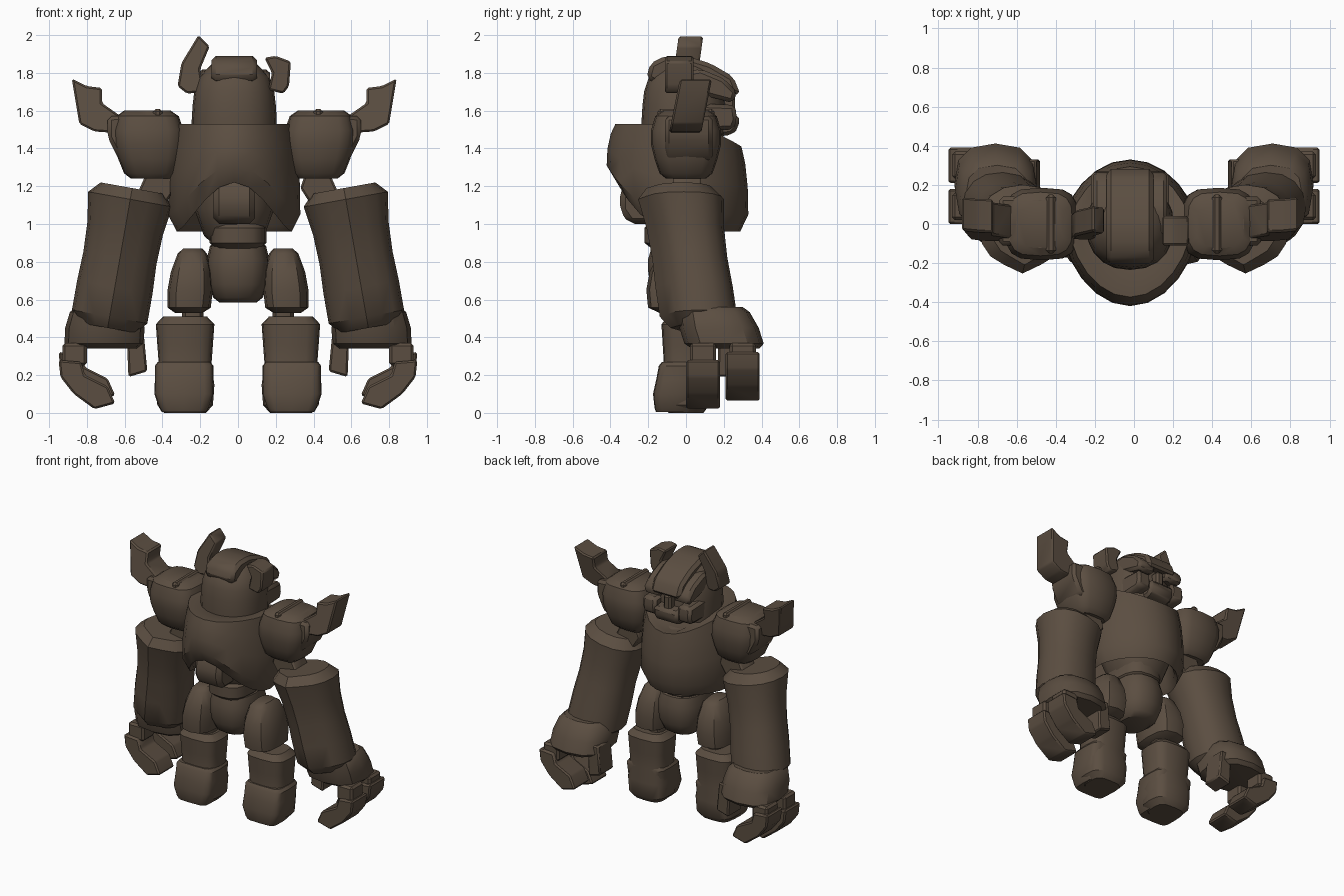
import bpy, bmesh, math
from mathutils import Vector

cube = bpy.data.objects.get("Cube")
if cube:
    bpy.data.objects.remove(cube, do_unlink=True)

mat = bpy.data.materials.new("dark_brown_stone")
mat.use_nodes = True
colour = (0.105, 0.076, 0.053, 1)
mat.diffuse_color = colour
mat.node_tree.nodes["Principled BSDF"].inputs["Base Color"].default_value = colour


def finish(name, bm, bevel=0):
    bmesh.ops.recalc_face_normals(bm, faces=bm.faces)
    if bevel:
        bmesh.ops.bevel(bm, geom=bm.edges[:], offset=bevel, segments=1,
                        profile=0.5, affect='EDGES', clamp_overlap=True)
    mesh = bpy.data.meshes.new(name)
    bm.to_mesh(mesh)
    bm.free()
    mesh.materials.append(mat)
    ob = bpy.data.objects.new(name, mesh)
    bpy.context.collection.objects.link(ob)
    bpy.ops.object.select_all(action='DESELECT')
    ob.select_set(True)
    bpy.context.view_layer.objects.active = ob
    bpy.ops.object.shade_smooth_by_angle(angle=math.radians(35))
    return ob


def loft(name, rings, side=1, bevel=0):
    """Skin a stack of rings and close both ends; side -1 mirrors it."""
    bm = bmesh.new()
    rows = [[bm.verts.new((x * side, y, z)) for x, y, z in ring] for ring in rings]
    count = len(rows[0])
    for lower, upper in zip(rows, rows[1:]):
        for i in range(count):
            j = (i + 1) % count
            bm.faces.new((lower[i], lower[j], upper[j], upper[i]))
    bm.faces.new(rows[0])
    bm.faces.new(rows[-1])
    return finish(name, bm, bevel)


def signed_power(value, power):
    return math.copysign(abs(value) ** power, value)


def barrel(name, low, high, rx, ry, profile, power=0.8, rim=0.08, inset=0.75,
           keel=0, tilt=0, side=1, count=16):
    """Rounded solid along an axis: even profile of widths between two chamfered ends."""
    low, high = Vector(low), Vector(high)
    last = len(profile) - 1
    stops = [(rim + (1 - 2 * rim) * i / last, width) for i, width in enumerate(profile)]
    stops = [(0, profile[0] * inset)] + stops + [(1, profile[last] * inset)]
    rings = []
    for t, width in stops:
        centre = low.lerp(high, t)
        ring = []
        for i in range(count):
            angle = 2 * math.pi * i / count - math.pi / 2
            x = rx * width * signed_power(math.cos(angle), power)
            y = ry * width * signed_power(math.sin(angle), power)
            if i == 0:
                y -= keel
            ring.append(centre + Vector((x, y, tilt * x)))
        rings.append(ring)
    return loft(name, rings, side)


def prism_xz(name, outline, front, back, side=1, bevel=0.01, shear=0, shift=0):
    """Front outline extruded in depth; shear leans it back as it rises."""
    base = outline[0][1]
    rings = [[(x + shift * side, y + shear * (z - base), z) for x, z in outline]
             for y in (front, back)]
    return loft(name, rings, side, bevel)


def prism_yz(name, outline, inner, outer, side=1, bevel=0.02, shift=0):
    """Side outline extruded across the body."""
    rings = [[(x + shift * side, y, z) for y, z in outline] for x in (inner, outer)]
    return loft(name, rings, side, bevel)


def box(name, low, high, side=1, bevel=0.015):
    outline = [(low[0], low[2]), (high[0], low[2]), (high[0], high[2]), (low[0], high[2])]
    return prism_xz(name, outline, low[1], high[1], side, bevel)


MID = -0.02  # the upper body sits slightly off centre


def shell_ring(height, scale, drop=0, count=24):
    """Pointed oval; the lower edge arches up in front, the collar dips behind."""
    ring = []
    for i in range(count):
        angle = 2 * math.pi * i / count
        x, c = math.sin(angle), math.cos(angle)
        depth = 0.4 if c > 0 else 0.35
        bottom = 1.05 + 0.26 * max(0, c) ** 3
        top = 1.53 - 0.12 * max(0, -c) ** 2
        ring.append((MID + 0.35 * x * scale,
                     (-0.02 - depth * signed_power(c, 1.25)) * scale,
                     bottom + (top - bottom) * height - drop))
    return ring


# Chest shell with thick sloping lower rim and flat collar
loft("chest_shell", [shell_ring(0.4, 0.7), shell_ring(0, 0.8, 0.06), shell_ring(0, 0.87, 0.09),
                     shell_ring(0, 1), shell_ring(0.4, 0.99), shell_ring(0.75, 0.95),
                     shell_ring(1, 0.89), shell_ring(1, 0.77), shell_ring(1, 0.5, 0.02)])

# Belly, waist and pelvis
barrel("torso_core", (MID, 0, 0.9), (MID, 0, 1.4), 0.23, 0.25, (0.7, 0.92, 1, 1))
prism_yz("belly_plate", [(-0.28, 1.3), (-0.35, 1.17), (-0.35, 1.07), (-0.3, 1), (-0.1, 1), (-0.1, 1.3)],
         MID - 0.11, MID + 0.11, bevel=0.03)
barrel("waist_band", (0, -0.02, 0.86), (0, -0.02, 1.02), 0.15, 0.2, (1, 1), power=0.7, rim=0.25)
barrel("pelvis", (0, 0, 0.585), (0, 0, 0.91), 0.165, 0.2, (0.8, 0.95, 1, 1, 0.9))

# Head dome, crest, jaw and nose
barrel("head_dome", (MID, -0.01, 1.46), (MID, -0.01, 1.87), 0.225, 0.225,
       (1, 1, 0.98, 0.94, 0.83, 0.5), power=0.9, rim=0.04, inset=0.6, count=20)
prism_yz("head_crest", [(-0.17, 1.75), (-0.21, 1.77), (-0.19, 1.85), (-0.11, 1.89), (0, 1.89),
                        (0.13, 1.85), (0.25, 1.78), (0.29, 1.68), (0.1, 1.72)],
         MID - 0.12, MID + 0.12, bevel=0.04)
prism_yz("jaw", [(0.1, 1.46), (0.24, 1.47), (0.28, 1.51), (0.28, 1.58), (0.1, 1.6)],
         MID - 0.1, MID + 0.1)
box("nose", (MID - 0.03, 0.15, 1.56), (MID + 0.03, 0.26, 1.68))

for side, tag in ((1, "left_"), (-1, "right_")):
    offset = MID * side
    # Helmet side plates and cheeks
    prism_yz(tag + "brow_plate", [(-0.08, 1.74), (-0.06, 1.8), (0.08, 1.82), (0.2, 1.77),
                                  (0.27, 1.7), (0.25, 1.64), (0.1, 1.68)],
             0.05, 0.19, side, shift=MID)
    prism_yz(tag + "cheek_guard", [(0, 1.49), (0.25, 1.5), (0.27, 1.55), (0.26, 1.63), (0, 1.64)],
             0.09, 0.2, side, shift=MID)

    # Shoulder with strap and outer pad
    barrel(tag + "shoulder", (0.44 + offset, 0, 1.24), (0.46 + offset, 0, 1.6), 0.187, 0.185,
           (0.76, 0.9, 1, 1, 0.88), power=0.6, side=side)
    box(tag + "shoulder_strap", (0.4, -0.15, 1.4), (0.45, 0.15, 1.61), side)
    prism_xz(tag + "shoulder_pad", [(0.5, 1.33), (0.61, 1.34), (0.67, 1.46), (0.67, 1.57), (0.5, 1.58)],
             -0.11, 0.14, side, bevel=0.02, shift=MID)

    # Shoulder horn
    prism_xz(tag + "shoulder_horn", [(0.6, 1.48), (0.74, 1.49), (0.82, 1.53), (0.86, 1.77),
                                     (0.78, 1.73), (0.7, 1.72), (0.7, 1.64), (0.6, 1.57)],
             -0.09, 0.08, side, shear=0.2, shift=MID)

    # Upper arm joint and heavy forearm sleeve, leaning outward and back
    prism_xz(tag + "upper_arm", [(0.36, 1.28), (0.33, 1.19), (0.42, 1.05), (0.56, 1.1), (0.48, 1.28)],
             -0.07, 0.08, side)
    barrel(tag + "forearm", (0.69, 0.09, 0.45), (0.56, -0.02, 1.19), 0.21, 0.2,
           (0.95, 0.95, 0.92, 0.95, 1.06), power=0.9, keel=0.03, tilt=0.18, side=side)

    # Wrist, knuckles, curled fingers and thumb
    barrel(tag + "wrist", (0.71, 0.21, 0.34), (0.7, 0.14, 0.56), 0.21, 0.21, (1, 1, 0.9),
           power=0.75, rim=0.12, inset=0.85, side=side, count=12)
    for number, front in (("1", 0), ("2", 0.21)):
        box(tag + "knuckle_" + number, (0.8, front + 0.02, 0.25), (0.93, front + 0.16, 0.37), side)
        finger = prism_xz(tag + "finger_" + number,
                          [(0.83, 0.27), (0.95, 0.28), (0.94, 0.19), (0.87, 0.1),
                           (0.76, 0.02), (0.65, 0.05), (0.69, 0.14), (0.81, 0.2)],
                          front, front + 0.18, side)
        finger.location.z = front / 5
    prism_xz(tag + "thumb", [(0.5, 0.43), (0.48, 0.22), (0.58, 0.19), (0.59, 0.43)], 0.17, 0.33, side)

    # Thigh, knee, boot and toe cap
    barrel(tag + "thigh", (0.26, -0.03, 0.53), (0.24, -0.03, 0.87), 0.12, 0.18,
           (0.95, 1, 0.9, 0.65), power=0.7, inset=0.65, side=side, count=12)
    barrel(tag + "knee", (0.24, -0.01, 0.46), (0.24, -0.01, 0.56), 0.06, 0.07, (1, 1),
           side=side, count=10)
    barrel(tag + "boot", (0.28, 0, 0), (0.28, 0, 0.51), 0.155, 0.13, (0.95, 1, 0.9, 0.95, 1),
           power=0.6, side=side)
    barrel(tag + "toe_cap", (0.285, -0.06, 0.005), (0.285, -0.01, 0.27), 0.155, 0.13,
           (0.85, 1.02, 1, 1), power=0.4, inset=0.9, side=side)

# Uneven head horns
prism_xz("right_head_horn", [(-0.18, 1.7), (-0.27, 1.69), (-0.32, 1.73), (-0.3, 1.85),
                             (-0.21, 2), (-0.15, 1.94), (-0.2, 1.82)], -0.08, 0.05, shear=0.14)
prism_xz("left_head_horn", [(0.16, 1.71), (0.24, 1.69), (0.27, 1.73), (0.28, 1.86), (0.2, 1.89),
                            (0.14, 1.88), (0.18, 1.8)], -0.11, 0.04)
